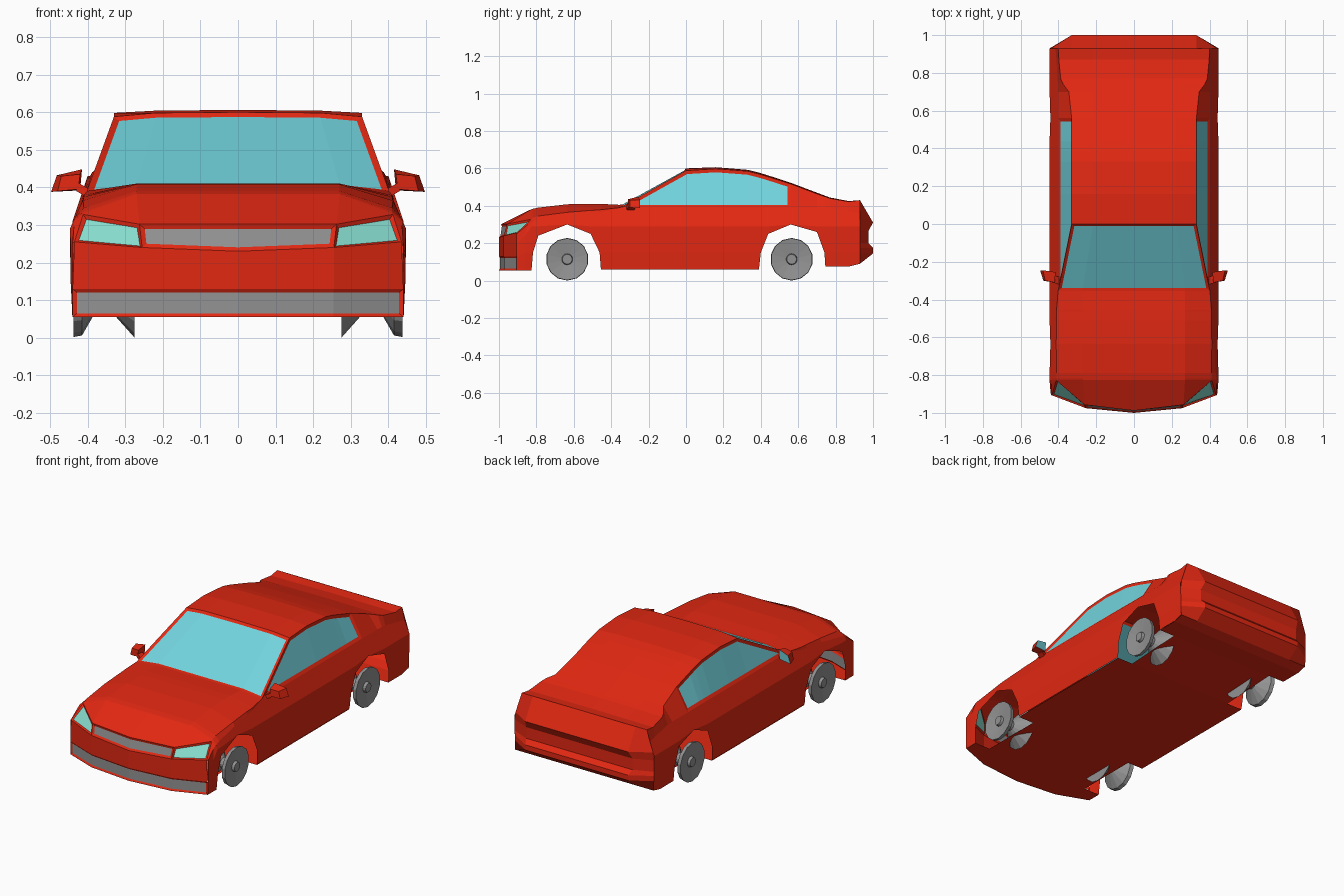
import bpy, bmesh, math
from mathutils import Vector

if "Cube" in bpy.data.objects:
    bpy.data.objects.remove(bpy.data.objects["Cube"])


def mat(name, rgb):
    m = bpy.data.materials.new(name)
    m.diffuse_color = (*rgb, 1)
    m.use_nodes = True
    m.node_tree.nodes["Principled BSDF"].inputs["Base Color"].default_value = m.diffuse_color
    return m


RED = mat("red paint", (0.76, 0.021, 0.006))
GLASS = mat("blue glass", (0.17, 0.66, 0.73))
LAMP = mat("mint lamp", (0.25, 0.74, 0.63))
GREY = mat("grey metal", (0.29, 0.29, 0.29))


def finish(bm, name, mats):
    bmesh.ops.recalc_face_normals(bm, faces=bm.faces[:])
    me = bpy.data.meshes.new(name)
    bm.to_mesh(me)
    bm.free()
    for m in mats:
        me.materials.append(m)
    ob = bpy.data.objects.new(name, me)
    bpy.context.collection.objects.link(ob)
    return ob


class Builder:
    """Adds faces from points, merging equal corners."""
    def __init__(self):
        self.bm, self.cache = bmesh.new(), {}

    def face(self, *pts):
        vs = []
        for p in pts:
            k = tuple(round(c, 4) for c in p)
            if k not in self.cache:
                self.cache[k] = self.bm.verts.new(k)
            if self.cache[k] not in vs:
                vs.append(self.cache[k])
        return self.bm.faces.new(vs) if len(vs) > 2 else None


def side_x(z):
    prof = [(0.0, 0.438), (0.15, 0.445), (0.29, 0.447), (0.39, 0.402), (0.6, 0.33)]
    for (z0, x0), (z1, x1) in zip(prof, prof[1:]):
        if z <= z1:
            return x0 + (x1 - x0) * (z - z0) / (z1 - z0)
    return 0.33


# Half cross-sections: bottom, low, wide, belt, edge, mid, centre
nose = [
    [(.44, -.905, .055), (.44, -.905, .13), (.44, -.905, .20), (.44, -.905, .25),
     (.435, -.907, .255), (.255, -.975, .24), (0, -1.0, .23)],
    [(.44, -.86, .055), (.445, -.86, .15), (.445, -.86, .24), (.436, -.845, .30),
     (.412, -.828, .328), (.262, -.957, .302), (0, -.988, .302)],
]
# y, bottom z, belt z, edge x, edge z, centre z
stations = [
    (-.826, .055, .31, .41, .331, .382), (-.818, .15, .313, .41, .336, .384),
    (-.79, .24, .32, .41, .345, .39), (-.635, .30, .345, .412, .365, .408),
    (-.51, .25, .36, .41, .375, .41), (-.462, .15, .365, .41, .378, .41),
    (-.455, .06, .366, .41, .379, .41), (-.355, .06, .39, .402, .39, .405),
    (0, .06, .39, .33, .588, .60), (.16, .06, .39, .33, .598, .606),
    (.33, .06, .39, .33, .585, .592), (.39, .06, .39, .33, .57, .577),
    (.40, .15, .39, .33, .567, .574), (.44, .25, .39, .33, .555, .562),
    (.56, .30, .39, .33, .517, .523), (.70, .26, .39, .345, .464, .47),
    (.74, .15, .388, .375, .45, .455), (.745, .075, .388, .377, .449, .453),
    (.77, .075, .385, .388, .44, .444), (.87, .075, .37, .398, .422, .425),
    (.93, .09, .36, .40, .43, .43)]


def section(y, b, zb, xe, ze, zc):
    zs = [b, max(b, .15), max(b, .29), zb]
    half = [(side_x(z), y, z) for z in zs]
    hood = y < -.2
    return half + [(xe, y, ze), (.27 if hood else .22, y, zc - (0 if hood else .002)), (0, y, zc)]


def flip(p):
    return (-p[0], p[1], p[2])


def full(half):
    return half + [flip(p) for p in reversed(half[:-1])]


# Body shell
B = Builder()
rings = [full(h) for h in nose + [section(*s) for s in stations]]
windscreen, side_l, side_r, grille, lamp_l, lamp_r, intake = ([] for _ in range(7))
for i, (a, b) in enumerate(zip(rings, rings[1:])):
    for j in range(12):
        f = B.face(a[j], a[j + 1], b[j + 1], b[j])
        if not f:
            continue
        y0, y1 = a[6][1], b[6][1]
        if i == 0:
            if j in (5, 6):
                grille.append(f)
            elif j == 4:
                lamp_r.append(f)
            elif j == 7:
                lamp_l.append(f)
        elif y0 > -.36 and y1 < .57:
            if j == 3:
                side_r.append(f)
            elif j == 8:
                side_l.append(f)
            elif 4 <= j <= 7 and y1 < .01:
                windscreen.append(f)

# Front bumper with the low intake
top = rings[0][4:9]
low = [(.44, -.905), (.255, -.975), (0, -1.0), (-.255, -.975), (-.44, -.905)]
rows = [top, [(x, y, .13) for x, y in low], [(x, y, .055) for x, y in low]]
for k in range(2):
    for j in range(4):
        f = B.face(rows[k][j], rows[k][j + 1], rows[k + 1][j + 1], rows[k + 1][j])
        if k == 1:
            intake.append(f)

# Tail panel with its crease: y, z, inner x, outer x
tail = [(.93, .43, .33, .40), (1.0, .31, .33, .44), (.975, .265, .34, .447), (.975, .20, .34, .446),
        (1.0, .175, .33, .445), (1.0, .145, .33, .445), (.93, .09, .33, .442)]
tail_rows = [[(-xo, .93, z), (-xi, y, z), (xi, y, z), (xo, .93, z)] for y, z, xi, xo in tail]
for a, b in zip(tail_rows, tail_rows[1:]):
    for j in range(3):
        B.face(a[j], a[j + 1], b[j + 1], b[j])

# Floor pan, notched around the wheels
edge = [(.255, -.975), (.44, -.905), (.438, -.826), (.34, -.826), (.34, -.455), (.44, -.455),
        (.44, .39), (.34, .39), (.34, .745), (.44, .745), (.44, .87), (.44, .93)]
for (x0, y0), (x1, y1) in zip(edge, edge[1:]):
    if y0 != y1:
        z0, z1 = (.056 if y < .5 else .075 if y < .9 else .09 for y in (y0, y1))
        B.face((x0, y0, z0), (x1, y1, z1), (-x1, y1, z1), (-x0, y0, z0))
B.face((.255, -.975, .056), (0, -1.0, .056), (-.255, -.975, .056))

# Inset glass, lamps and grilles
bmesh.ops.recalc_face_normals(B.bm, faces=B.bm.faces[:])
B.bm.normal_update()
for faces, thick, idx in ((windscreen, .016, 1), (side_l, .018, 1), (side_r, .018, 1),
                          (lamp_l, .009, 2), (lamp_r, .009, 2), (grille, .012, 3), (intake, .010, 3)):
    bmesh.ops.inset_region(B.bm, faces=faces, thickness=thick, depth=-.006,
                           use_even_offset=True, use_boundary=True)
    for f in faces:
        f.material_index = idx
finish(B.bm, "car_body", [RED, GLASS, LAMP, GREY])


# Wheels: waisted discs turned about the axle
def wheel(name, s, y):
    W, n, zc = Builder(), 14, .114
    prof = [(.275, 0), (.275, .114), (.35, .03), (.37, .03), (.415, .108),
            (.437, .112), (.425, .03), (.44, .026), (.44, 0)]

    def pt(k, i):
        x, r = prof[k]
        t = 2 * math.pi * (i % n) / n
        return (s * x, y + r * math.sin(t), zc - r * math.cos(t))
    for k in range(len(prof) - 1):
        for i in range(n):
            W.face(pt(k, i), pt(k, i + 1), pt(k + 1, i + 1), pt(k + 1, i))
    finish(W.bm, name, [GREY])


# Door mirrors: tapered head, stalk and glass on the back
def block(name, s, front, back, m, rear=None):
    W = Builder()
    a, b = ([(s * x, y, z) for x, y, z in q] for q in (front, back))
    W.face(*a)
    f = W.face(*b)
    for i in range(4):
        W.face(a[i], a[i - 1], b[i - 1], b[i])
    if rear:
        f.material_index = 1
    finish(W.bm, name, [m] + ([rear] if rear else []))


for s, tag in ((1, "right"), (-1, "left")):
    wheel("front_wheel_" + tag, s, -.635)
    wheel("rear_wheel_" + tag, s, .565)
    block("mirror_" + tag, s,
          [(.425, -.31, .395), (.48, -.30, .39), (.47, -.30, .43), (.42, -.31, .435)],
          [(.42, -.255, .392), (.497, -.245, .388), (.482, -.245, .432), (.415, -.255, .448)],
          RED, GLASS)
    block("mirror_stalk_" + tag, s,
          [(.395, -.32, .37), (.43, -.31, .39), (.43, -.31, .415), (.395, -.32, .395)],
          [(.395, -.28, .37), (.43, -.27, .39), (.43, -.27, .415), (.395, -.28, .395)], RED)
